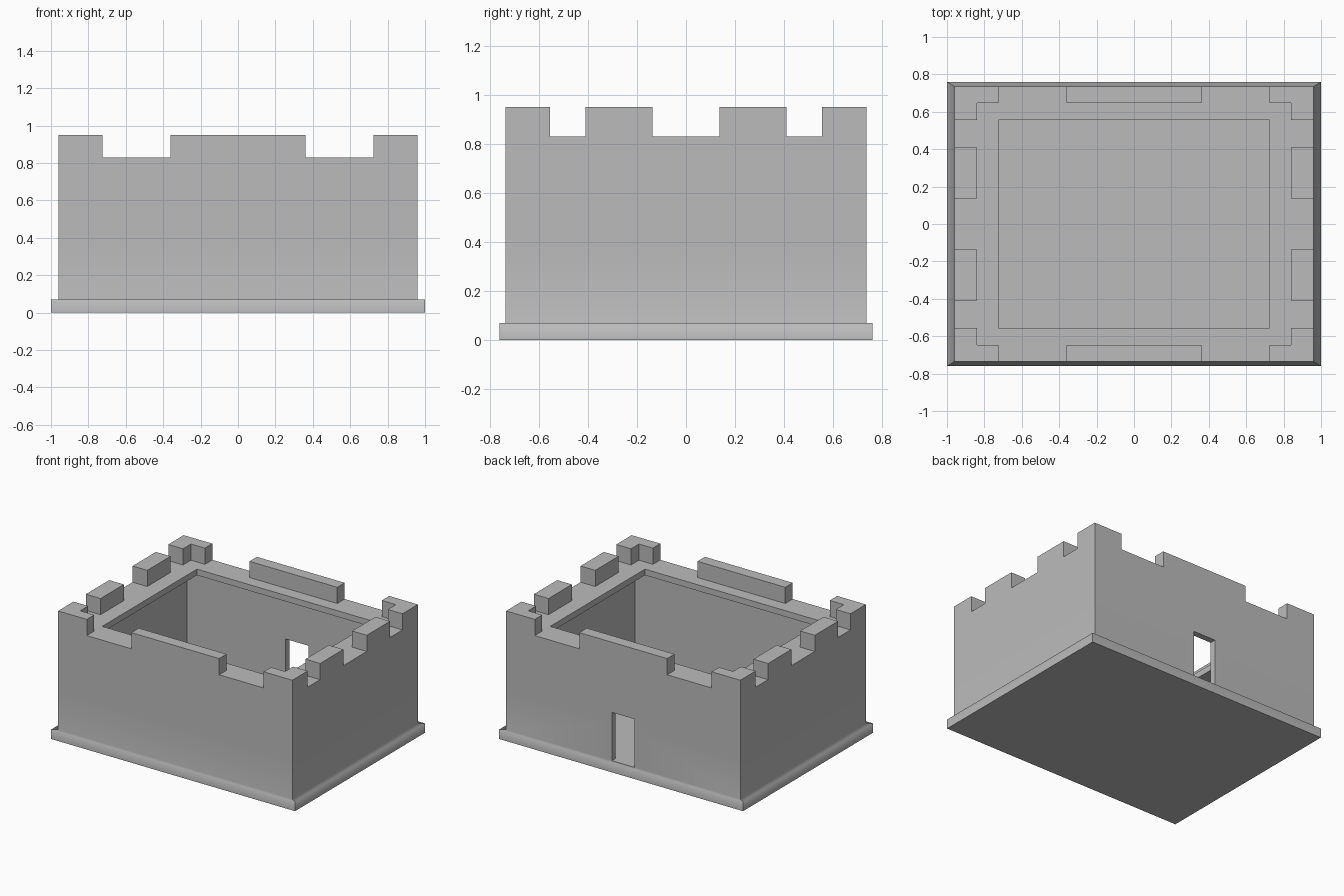
import bpy
import bmesh

cube = bpy.data.objects.get("Cube")
if cube:
    bpy.data.objects.remove(cube, do_unlink=True)

# Key dimensions
WALL_X, WALL_Y = 0.96, 0.735
RIM_X, RIM_Y = 0.725, 0.555
PLINTH, ROOF, TOP = 0.07, 0.83, 0.95

stone = bpy.data.materials.new("grey stone")
grey = (0.5, 0.5, 0.5, 1)
stone.diffuse_color = grey
stone.use_nodes = True
stone.node_tree.nodes["Principled BSDF"].inputs["Base Color"].default_value = grey


def finish(name, bm):
    bmesh.ops.recalc_face_normals(bm, faces=bm.faces[:])
    mesh = bpy.data.meshes.new(name)
    bm.to_mesh(mesh)
    bm.free()
    mesh.materials.append(stone)
    obj = bpy.data.objects.new(name, mesh)
    bpy.context.collection.objects.link(obj)
    return obj


def prism(name, outline, z0, z1):
    """Extrude a plan outline between two heights."""
    bm = bmesh.new()
    low = [bm.verts.new((x, y, z0)) for x, y in outline]
    high = [bm.verts.new((x, y, z1)) for x, y in outline]
    n = len(outline)
    bm.faces.new(low)
    bm.faces.new(high)
    for i in range(n):
        j = (i + 1) % n
        bm.faces.new((low[i], low[j], high[j], high[i]))
    return finish(name, bm)


def block(name, x0, x1, y0, y1, z0, z1):
    return prism(name, [(x0, y0), (x1, y0), (x1, y1), (x0, y1)], z0, z1)


# Hollow keep: rectangular rings from the underside, up the outside,
# over the walkway and down inside to the floor
rings = [
    (1.0, 0.76, 0), (1.0, 0.76, PLINTH),
    (WALL_X, WALL_Y, PLINTH), (WALL_X, WALL_Y, 0.35), (WALL_X, WALL_Y, ROOF),
    (RIM_X, RIM_Y, ROOF), (RIM_X, RIM_Y, 0.785),
    (0.90, 0.69, 0.785), (0.90, 0.69, PLINTH),
]
SMOOTH_BANDS = 4
bm = bmesh.new()
loops = [[bm.verts.new((sx * x, sy * y, z))
          for sx, sy in ((-1, -1), (1, -1), (1, 1), (-1, 1))]
         for x, y, z in rings]
bm.faces.new(loops[0])
bm.faces.new(loops[-1])
for level, (a, b) in enumerate(zip(loops, loops[1:])):
    for i in range(4):
        j = (i + 1) % 4
        face = bm.faces.new((a[i], a[j], b[j], b[i]))
        face.smooth = level < SMOOTH_BANDS
    for i in range(4):
        bm.edges.get((a[i], b[i])).smooth = False
keep = finish("keep_walls", bm)

# Doorway through the back wall
cutter = block("doorway_cutter", -0.093, 0.093, 0.6, 0.9, PLINTH + 0.002, 0.43)
cutter.hide_render = True
cutter.hide_viewport = True
cutter.display_type = 'WIRE'
cut = keep.modifiers.new("doorway", 'BOOLEAN')
cut.operation = 'DIFFERENCE'
cut.solver = 'EXACT'
cut.object = cutter
soft = keep.modifiers.new("soft_foot", 'WEIGHTED_NORMAL')
soft.mode = 'FACE_AREA'
soft.keep_sharp = True

# Battlements, repeated on opposite sides
IN_X, IN_Y = 0.84, 0.648
corner = [(WALL_X, WALL_Y), (RIM_X, WALL_Y), (RIM_X, IN_Y),
          (IN_X, IN_Y), (IN_X, RIM_Y), (WALL_X, RIM_Y)]
for sx, side in ((1, "left"), (-1, "right")):
    for sy, end in ((1, "back"), (-1, "front")):
        prism(f"corner_merlon_{end}_{side}",
              [(sx * x, sy * y) for x, y in corner], ROOF, TOP)
        block(f"side_merlon_{end}_{side}", sx * IN_X, sx * WALL_X,
              sy * 0.137, sy * 0.41, ROOF, TOP)
for sy, end in ((1, "back"), (-1, "front")):
    block(f"long_merlon_{end}", -0.36, 0.36, sy * IN_Y, sy * WALL_Y, ROOF, TOP)
